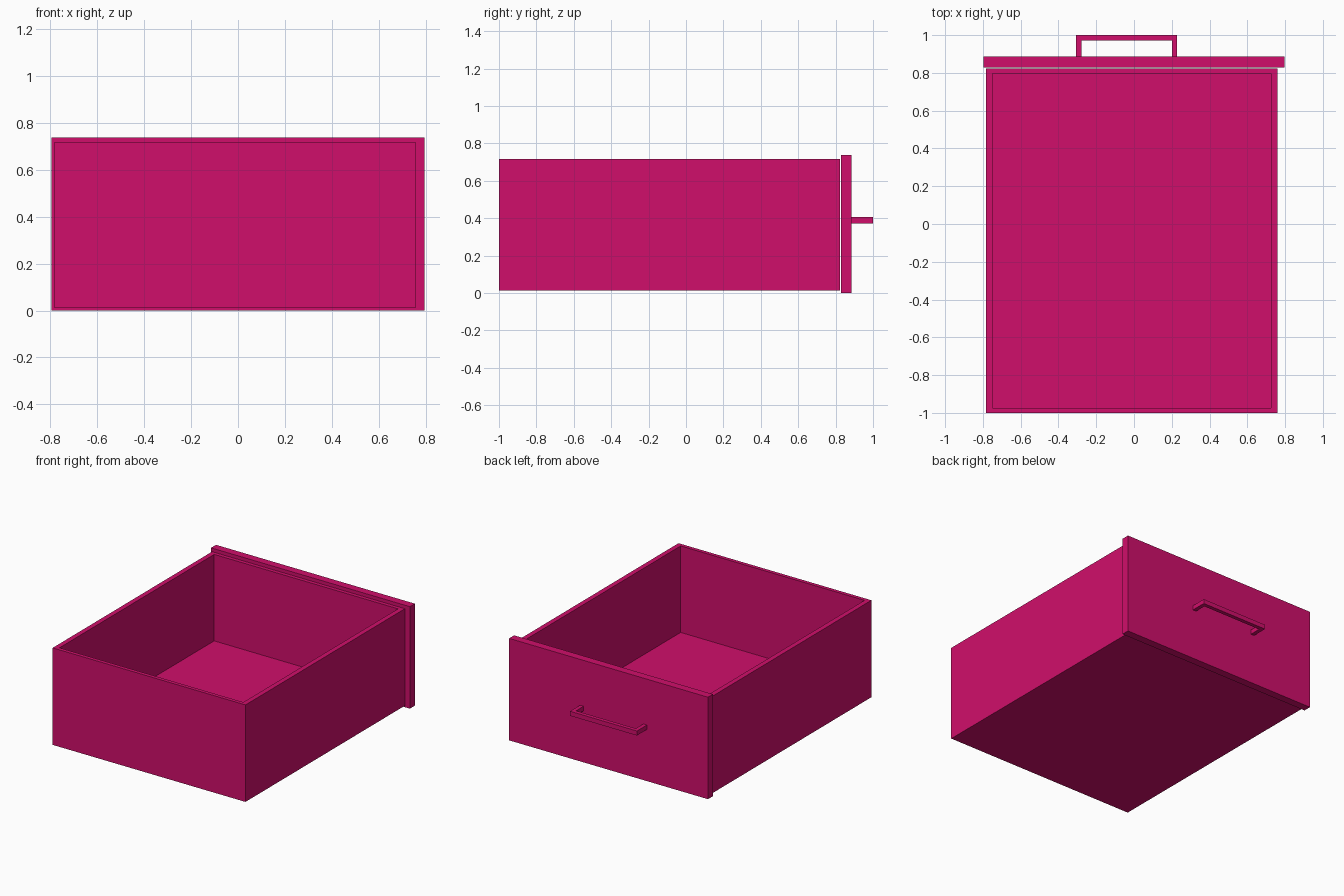
import bpy
import bmesh
from mathutils import Vector

default = bpy.data.objects.get("Cube")
if default:
    bpy.data.objects.remove(default, do_unlink=True)

# Single paint colour
paint = bpy.data.materials.new("magenta paint")
paint.use_nodes = True
colour = (0.63, 0.0045, 0.146, 1)
paint.diffuse_color = colour
paint.node_tree.nodes["Principled BSDF"].inputs["Base Color"].default_value = colour


def add_object(name, bm):
    bmesh.ops.recalc_face_normals(bm, faces=bm.faces)
    mesh = bpy.data.meshes.new(name)
    bm.to_mesh(mesh)
    bm.free()
    mesh.materials.append(paint)
    obj = bpy.data.objects.new(name, mesh)
    bpy.context.collection.objects.link(obj)


def extrude_outline(bm, points, z0, z1):
    """Solid from a plan outline; returns its top face."""
    base = bm.faces.new([bm.verts.new((x, y, z0)) for x, y in points])
    result = bmesh.ops.extrude_face_region(bm, geom=[base], use_keep_orig=True)
    top = [v for v in result["geom"] if isinstance(v, bmesh.types.BMVert)]
    bmesh.ops.translate(bm, verts=top, vec=(0, 0, z1 - z0))
    return next(f for f in result["geom"] if isinstance(f, bmesh.types.BMFace))


def rectangle(x0, x1, y0, y1):
    return [(x0, y0), (x1, y0), (x1, y1), (x0, y1)]


# Open tray: rim stepped inwards, then the inside pushed down to the floor
left, right, near, far = -0.784, 0.76, -1.0, 0.823
bottom, rim, floor = 0.014, 0.716, 0.09
side_wall, end_wall = 0.047, 0.038
bm = bmesh.new()
top = extrude_outline(bm, rectangle(left, right, near, far), bottom, rim)
bmesh.ops.inset_individual(bm, faces=[top], thickness=end_wall)
centre_x = (left + right) / 2
for v in top.verts:
    v.co.x += (end_wall - side_wall) * (1 if v.co.x > centre_x else -1)
well = bmesh.ops.extrude_discrete_faces(bm, faces=[top])["faces"][0]
bmesh.ops.translate(bm, verts=well.verts, vec=Vector((0, 0, floor - rim)))
add_object("drawer_tray", bm)

# Overhanging face panel, just clear of the tray
panel_out = 0.886
bm = bmesh.new()
extrude_outline(bm, rectangle(-0.796, 0.796, 0.829, panel_out), 0, 0.738)
add_object("drawer_face_panel", bm)

# Square-section bar handle with two legs
h0, h1, bar = -0.307, 0.228, 0.028
bm = bmesh.new()
extrude_outline(bm, [
    (h0, panel_out), (h0, 1), (h1, 1), (h1, panel_out),
    (h1 - bar, panel_out), (h1 - bar, 1 - bar),
    (h0 + bar, 1 - bar), (h0 + bar, panel_out),
], 0.373, 0.406)
add_object("pull_handle", bm)
